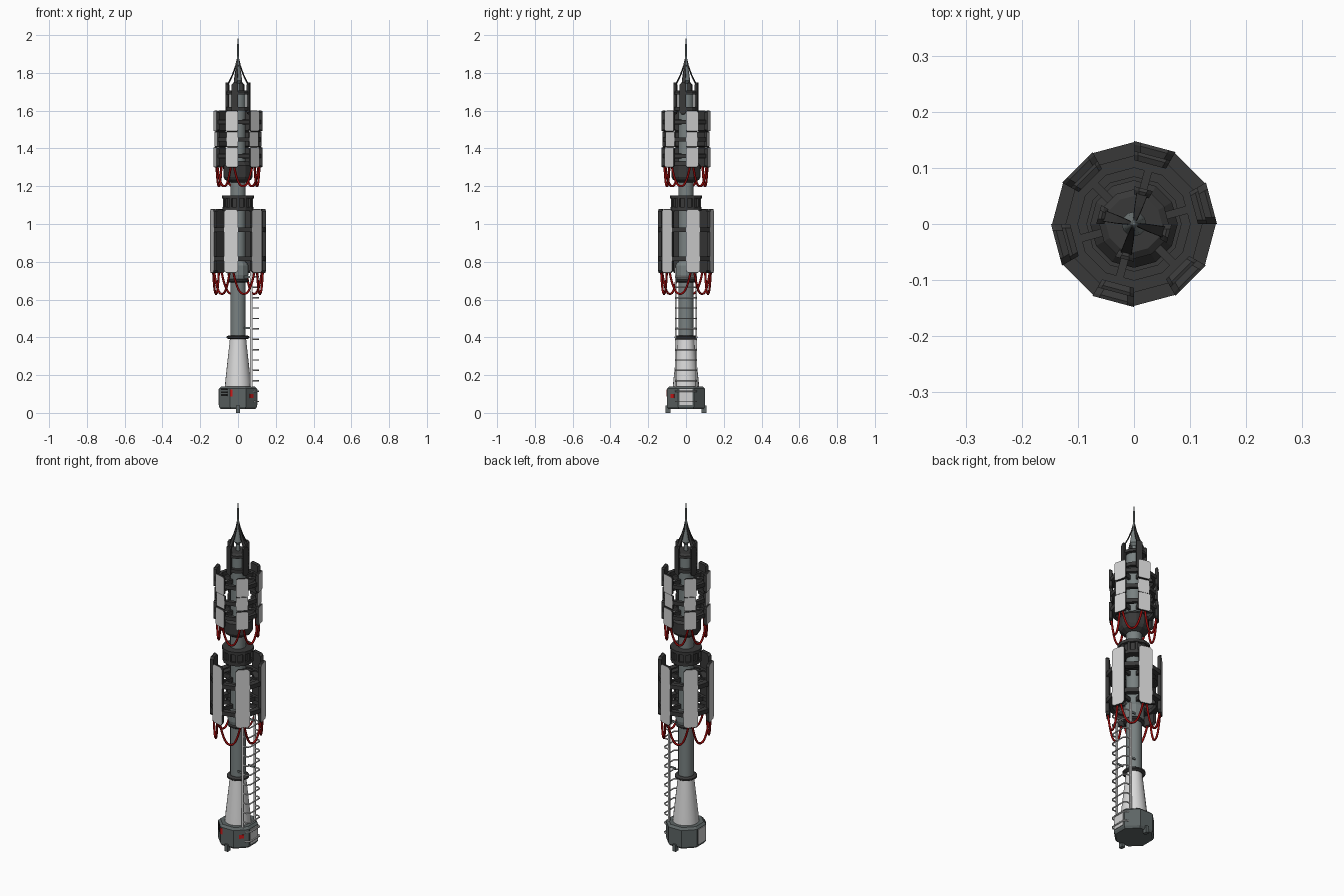
import bpy, bmesh, math
from math import sin, cos, tan, radians, pi
from mathutils import Vector, Matrix

if "Cube" in bpy.data.objects:
    bpy.data.objects.remove(bpy.data.objects["Cube"])


def material(name, r, g, b):
    m = bpy.data.materials.new(name)
    m.diffuse_color = (r, g, b, 1)
    m.use_nodes = True
    m.node_tree.nodes["Principled BSDF"].inputs["Base Color"].default_value = m.diffuse_color
    return m


STEEL = material("steel grey", 0.19, 0.22, 0.22)
BASE = material("base grey", 0.11, 0.13, 0.13)
LIGHT = material("light panel", 0.64, 0.64, 0.64)
PALE = material("pale cone", 0.70, 0.70, 0.70)
DARK = material("dark metal", 0.04, 0.04, 0.04)
BLACK = material("black vent", 0.01, 0.01, 0.01)
CABLE = material("cable dark red", 0.30, 0.003, 0.003)
RED = material("marking red", 0.60, 0.01, 0.01)


def finish(name, bm, mats, smooth=False):
    bmesh.ops.recalc_face_normals(bm, faces=bm.faces[:])
    me = bpy.data.meshes.new(name)
    bm.to_mesh(me)
    bm.free()
    for m in mats:
        me.materials.append(m)
    ob = bpy.data.objects.new(name, me)
    bpy.context.collection.objects.link(ob)
    if smooth:
        bpy.context.view_layer.objects.active = ob
        ob.select_set(True)
        bpy.ops.object.shade_smooth_by_angle(angle=radians(35))
        ob.select_set(False)
    return ob


def lathe(name, profile, n, mat, rot=0.0, closed=False, smooth=False):
    """Spin (radius, z) points round z; open profiles are capped at both ends."""
    bm = bmesh.new()
    rings = [[bm.verts.new((r * cos(rot + 2 * pi * k / n), r * sin(rot + 2 * pi * k / n), z))
              for k in range(n)] for r, z in profile]
    pairs = list(zip(rings, rings[1:] + rings[:1])) if closed else list(zip(rings, rings[1:]))
    for a, b in pairs:
        for k in range(n):
            j = (k + 1) % n
            bm.faces.new((a[k], a[j], b[j], b[k]))
    if not closed:
        bm.faces.new(rings[0])
        bm.faces.new(rings[-1])
    return finish(name, bm, [mat], smooth)


def band(name, r0, r1, z0, z1, mat=DARK, n=12):
    return lathe(name, [(r0, z0), (r1, z0), (r1, z1), (r0, z1)], n, mat, closed=True)


def box(name, size, loc, mat, ang=0.0):
    """Box placed at loc, then turned about the tower axis."""
    bm = bmesh.new()
    bmesh.ops.create_cube(bm, size=1)
    bm.transform(Matrix.Rotation(radians(ang), 4, 'Z') @ Matrix.Translation(loc)
                 @ Matrix.Diagonal((*size, 1)))
    return finish(name, bm, [mat])


def tube(name, pts, radius, mat):
    cu = bpy.data.curves.new(name, 'CURVE')
    cu.dimensions = '3D'
    cu.bevel_depth = radius
    cu.bevel_resolution = 1
    cu.use_fill_caps = True
    sp = cu.splines.new('POLY')
    sp.points.add(len(pts) - 1)
    for p, co in zip(sp.points, pts):
        p.co = (*co, 1)
    cu.materials.append(mat)
    ob = bpy.data.objects.new(name, cu)
    bpy.context.collection.objects.link(ob)


def panel(name, ang, apo, thick, z0, z1, cut, front=LIGHT):
    """Flat armour panel, one side of a 12-gon, with cut corners and a light front."""
    bm = bmesh.new()

    def outline(a, grow):
        w = a * tan(radians(15))
        b, t = z0 + grow, z1 - grow
        yz = [(-w + cut, b), (w - cut, b), (w, b + cut), (w, t - cut),
              (w - cut, t), (-w + cut, t), (-w, t - cut), (-w, b + cut)]
        return [bm.verts.new((a, y, z)) for y, z in yz]
    loops = [outline(apo - thick, 0.004), outline(apo - 0.006, 0), outline(apo, 0.002)]
    bm.faces.new(loops[0])
    for a, b in zip(loops, loops[1:]):
        for k in range(8):
            bm.faces.new((a[k], a[(k + 1) % 8], b[(k + 1) % 8], b[k]))
    bm.faces.new(loops[-1]).material_index = 1
    bm.transform(Matrix.Rotation(radians(ang), 4, 'Z'))
    return finish(name, bm, [DARK, front])


# octagonal base with feet, plates and vents
R8 = 1 / cos(pi / 8)
lathe("base", [(0.092 * R8, 0.02), (0.1 * R8, 0.032), (0.1 * R8, 0.128), (0.088 * R8, 0.14)],
      8, BASE, rot=pi / 8)
for a in (90, -90):
    box("base_foot", (0.026, 0.02, 0.04), (0.096, 0, 0.02), BASE, a)
for a in (0, 180):
    box("side_hatch", (0.008, 0.07, 0.085), (0.1, 0, 0.083), LIGHT, a)
for i in range(3):
    box("base_vent", (0.006, 0.045, 0.009), (0.1, 0, 0.095 + 0.015 * i), BLACK, -135)
box("red_mark_front", (0.004, 0.014, 0.035), (0.1, -0.036, 0.105), RED, -90)
box("red_mark_side", (0.004, 0.026, 0.022), (0.1, 0, 0.09), RED, -45)

# pale cone, mast and collars
lathe("cone", [(0.07, 0.135), (0.066, 0.18), (0.042, 0.40)], 24, PALE, smooth=True)
lathe("mast", [(0.041, 0.39), (0.041, 1.70)], 24, STEEL, smooth=True)
for z, r in ((0.40, 0.06), (0.70, 0.055)):
    lathe("mast_collar", [(r - 0.01, z - 0.01), (r, z - 0.004), (r, z + 0.004), (r - 0.01, z + 0.01)],
          16, DARK)
lathe("lower_hub", [(0.05, 0.71), (0.055, 0.73), (0.055, 0.78), (0.046, 0.80)], 12, STEEL)

# ladder with bowed rungs
for s in (-1, 1):
    box("ladder_rail", (0.012, 0.007, 0.72), (0.07, s * 0.055, 0.41), LIGHT)
    for z in (0.45, 0.72):
        box("ladder_bracket", (0.04, 0.006, 0.01), (0.052, s * 0.048, z), STEEL)
for i in range(13):
    z = 0.06 + 0.055 * i
    tube("ladder_rung", [(0.07, -0.055, z), (0.095, -0.055, z), (0.108, -0.042, z),
                         (0.108, 0.042, z), (0.095, 0.055, z), (0.07, 0.055, z)], 0.004, LIGHT)

# six panels per cluster, on every other side of a 12-gon
ANGLES = [15 + 60 * k for k in range(6)]
for a in ANGLES:
    panel("lower_panel", a, 0.143, 0.018, 0.74, 1.08, 0.012)
    panel("upper_panel_top", a, 0.126, 0.016, 1.490, 1.60, 0.007)
    panel("upper_panel_middle", a, 0.120, 0.012, 1.408, 1.489, 0.001)
    panel("upper_panel_bottom", a, 0.126, 0.016, 1.30, 1.407, 0.007)
    for z in (0.815, 0.97):
        box("lower_spoke", (0.09, 0.014, 0.024), (0.083, 0, z), DARK, a)
    for z in (1.36, 1.54):
        box("upper_spoke", (0.075, 0.014, 0.024), (0.075, 0, z), DARK, a)

# rings holding the panels
for z in (0.815, 0.97):
    band("lower_ring", 0.115, 0.146, z - 0.012, z + 0.012)
band("lower_inner_ring", 0.085, 0.12, 0.965, 0.975)
for z in (1.36, 1.447, 1.54):
    band("upper_ring", 0.10, 0.122, z - 0.011, z + 0.011)

# dark collar between the clusters
band("middle_collar_core", 0.04, 0.07, 1.07, 1.14)
band("middle_collar_top", 0.04, 0.085, 1.135, 1.152)
band("middle_collar_bottom", 0.04, 0.082, 1.07, 1.09)
for k in range(12):
    box("collar_post", (0.012, 0.014, 0.05), (0.074, 0, 1.112), DARK, 30 * k)
lathe("upper_hub", [(0.045, 1.22), (0.07, 1.235), (0.078, 1.25), (0.078, 1.31), (0.06, 1.33)], 12, DARK)


# cables sagging between neighbouring panels
def cables(r, z, sag):
    for a in ANGLES:
        def at(ang):
            return Vector((r * cos(radians(ang)), r * sin(radians(ang)), z))
        p, q = at(a + 4), at(a + 56)
        loop = []
        for i in range(17):
            t = i / 16
            loop.append(p.lerp(q, t) - Vector((0, 0, sag * (1 - abs(2 * t - 1) ** 2.4))))
        tube("panel_cable", loop, 0.006, CABLE)


cables(0.134, 0.75, 0.12)
cables(0.116, 1.31, 0.11)

# head: four dark shroud plates round a capped mast
band("head_ring", 0.035, 0.062, 1.60, 1.62)
lathe("head_cap", [(0.062, 1.685), (0.062, 1.70), (0.05, 1.708)], 12, DARK)
for k in range(4):
    a = -105 + 90 * k
    panel("head_plate", a, 0.065, 0.014, 1.58, 1.75, 0.009, DARK)
    # thin curved fin leaning in to the spire
    bm = bmesh.new()
    rows = [(0.058, 0.010, 1.738), (0.032, 0.007, 1.79), (0.014, 0.004, 1.84), (0.005, 0.002, 1.88)]
    secs = [[bm.verts.new((x + d, s * w, z)) for d, s in ((0, -1), (0, 1), (-0.005, 1), (-0.005, -1))]
            for x, w, z in rows]
    for p, q in zip(secs, secs[1:]):
        for i in range(4):
            j = (i + 1) % 4
            bm.faces.new((p[i], p[j], q[j], q[i]))
    bm.faces.new(secs[0])
    bm.faces.new(secs[-1])
    bm.transform(Matrix.Rotation(radians(a), 4, 'Z'))
    finish("head_fin", bm, [DARK])

# spire
lathe("spire", [(0.010, 1.70), (0.010, 1.745), (0.022, 1.76), (0.008, 1.86), (0.005, 1.89),
                (0.0035, 1.98), (0.0006, 1.982), (0.0006, 2.0)], 12, STEEL, smooth=True)
